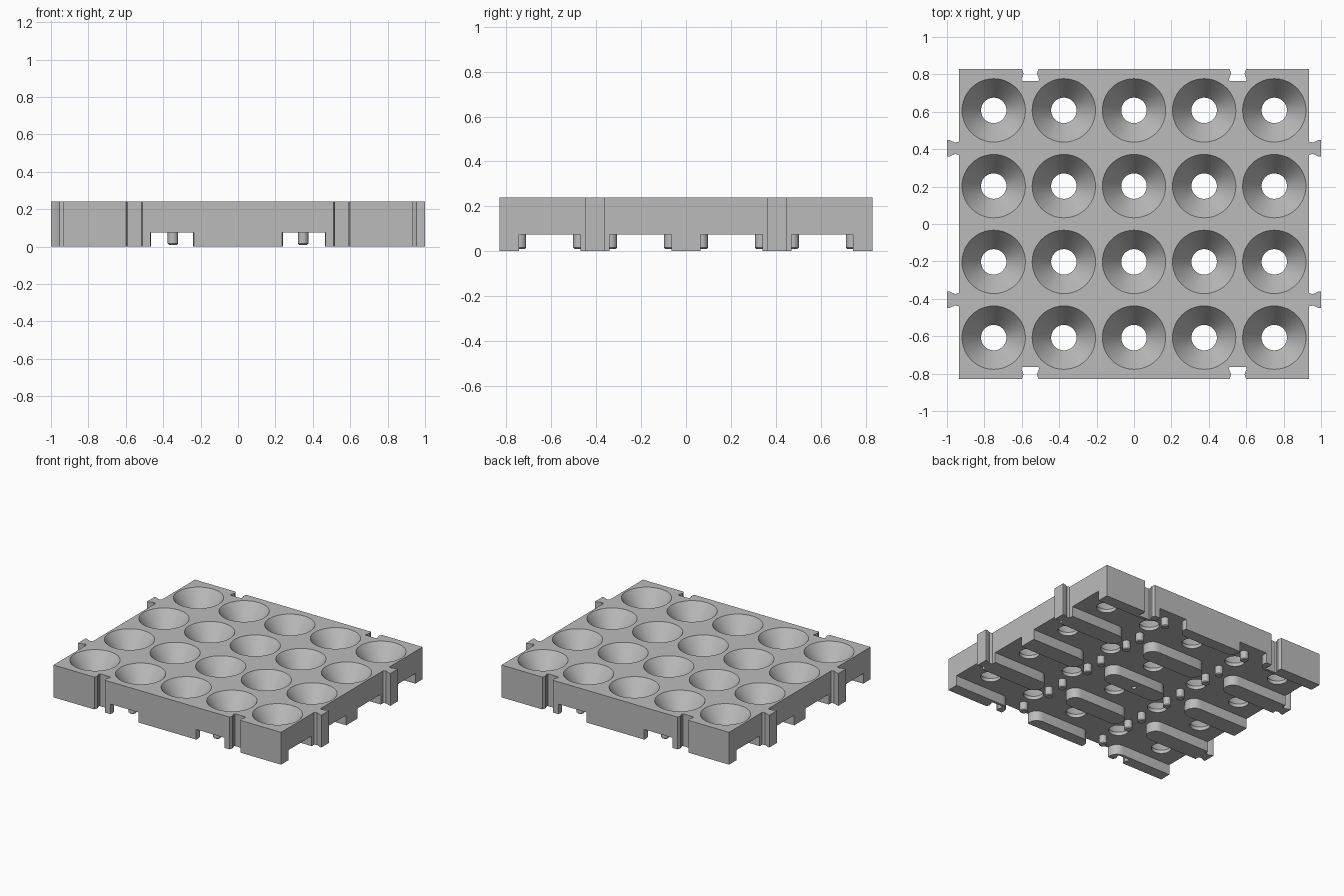
import bpy, bmesh, math

cube = bpy.data.objects.get("Cube")
if cube:
    bpy.data.objects.remove(cube, do_unlink=True)

HALF_X, HALF_Y, TOP, POCKET = 0.935, 0.83, 0.24, 0.075
COLS = [0.375 * i for i in range(-2, 3)]
ROWS = [0.405 * (i + 0.5) for i in range(-2, 2)]
RIB_ROWS = [0.405 * i for i in range(-2, 3)]
RIB_R = 0.065

grey = bpy.data.materials.new("light_grey_plastic")
grey.use_nodes = True
COLOUR = (0.5, 0.5, 0.5, 1)
grey.diffuse_color = COLOUR
grey.node_tree.nodes["Principled BSDF"].inputs["Base Color"].default_value = COLOUR


def make(name, bm):
    bmesh.ops.recalc_face_normals(bm, faces=bm.faces)
    mesh = bpy.data.meshes.new(name)
    bm.to_mesh(mesh)
    bm.free()
    mesh.materials.append(grey)
    obj = bpy.data.objects.new(name, mesh)
    bpy.context.collection.objects.link(obj)
    return obj


def prism(bm, outline, z0, z1):
    face = bm.faces.new([bm.verts.new((x, y, z0)) for x, y in outline])
    moved = bmesh.ops.extrude_face_region(bm, geom=[face])["geom"]
    verts = [v for v in moved if isinstance(v, bmesh.types.BMVert)]
    bmesh.ops.translate(bm, verts=verts, vec=(0, 0, z1 - z0))


def lathe(bm, profile, x, y, steps=48):
    rings = [[bm.verts.new((x + r * math.cos(2 * math.pi * k / steps),
                            y + r * math.sin(2 * math.pi * k / steps), z))
              for k in range(steps)] for r, z in profile]
    for low, high in zip(rings, rings[1:]):
        for k in range(steps):
            n = (k + 1) % steps
            bm.faces.new((low[k], low[n], high[n], high[k]))
    bm.faces.new(rings[0][::-1])
    bm.faces.new(rings[-1])


def subtract(target, cutter):
    mod = target.modifiers.new("cut", "BOOLEAN")
    mod.operation = "DIFFERENCE"
    mod.solver = "EXACT"
    mod.object = cutter
    bpy.context.view_layer.objects.active = target
    bpy.ops.object.modifier_apply(modifier=mod.name)
    bpy.data.objects.remove(cutter, do_unlink=True)


def stadium(x0, x1, y, r, steps=12):
    pts = []
    for cx, start in ((x1 - r, -0.5), (x0 + r, 0.5)):
        for k in range(steps + 1):
            a = math.pi * (start + k / steps)
            pts.append((cx + r * math.cos(a), y + r * math.sin(a)))
    return pts


# Tray outline: dovetail tongues on the short sides, slots on the long sides
TONGUE = [(HALF_X, -0.036), (0.955, -0.03), (0.99, -0.045), (1.0, -0.045)]
SLOT = [(0.045, HALF_Y), (0.036, 0.805), (0.048, 0.772), (0.044, 0.765)]
tongue = TONGUE + [(x, -y) for x, y in reversed(TONGUE)]
slot = SLOT + [(-x, y) for x, y in reversed(SLOT)]
half = [(HALF_X, -HALF_Y)]
for y in (-0.405, 0.405):
    half += [(px, y + py) for px, py in tongue]
half.append((HALF_X, HALF_Y))
for x in (0.555, -0.555):
    half += [(x + px, py) for px, py in slot]
bm = bmesh.new()
prism(bm, half + [(-x, -y) for x, y in half], 0, TOP)
tray = make("tray", bm)

# Underside pocket, leaving the rows of rounded ribs standing
bm = bmesh.new()
prism(bm, [(-1.1, -1), (1.1, -1), (1.1, 1), (-1.1, 1)], -0.1, POCKET)
pocket = make("pocket_cutter", bm)
bm = bmesh.new()
for y in RIB_ROWS:
    for x0, x1 in ((-1.3, -0.465), (-0.24, 0.24), (0.465, 1.3)):
        prism(bm, stadium(x0, x1, y, RIB_R), -0.2, 0.15)
subtract(pocket, make("rib_cutter", bm))
subtract(tray, pocket)

# Funnel-shaped wells with drain holes, and a dimple under the middle rib
bm = bmesh.new()
for x in COLS:
    for y in ROWS:
        lathe(bm, [(0.068, 0.03), (0.068, 0.1), (0.184, 0.26)], x, y)
lathe(bm, [(0.017, -0.03), (0.017, 0.02)], 0, 0, 16)
subtract(tray, make("well_cutter", bm))

# Pegs in pairs between the rib ends
bm = bmesh.new()
for x in (-0.348, 0.348):
    for y in RIB_ROWS:
        for py in (y - 0.07, y + 0.07):
            if abs(py) < HALF_Y:
                lathe(bm, [(0.022, 0.01), (0.028, 0.016), (0.028, 0.085)], x, py, 24)
pegs = make("pegs", bm)

for obj in (tray, pegs):
    bpy.ops.object.select_all(action="DESELECT")
    obj.select_set(True)
    bpy.context.view_layer.objects.active = obj
    bpy.ops.object.shade_smooth_by_angle(angle=math.radians(30))
